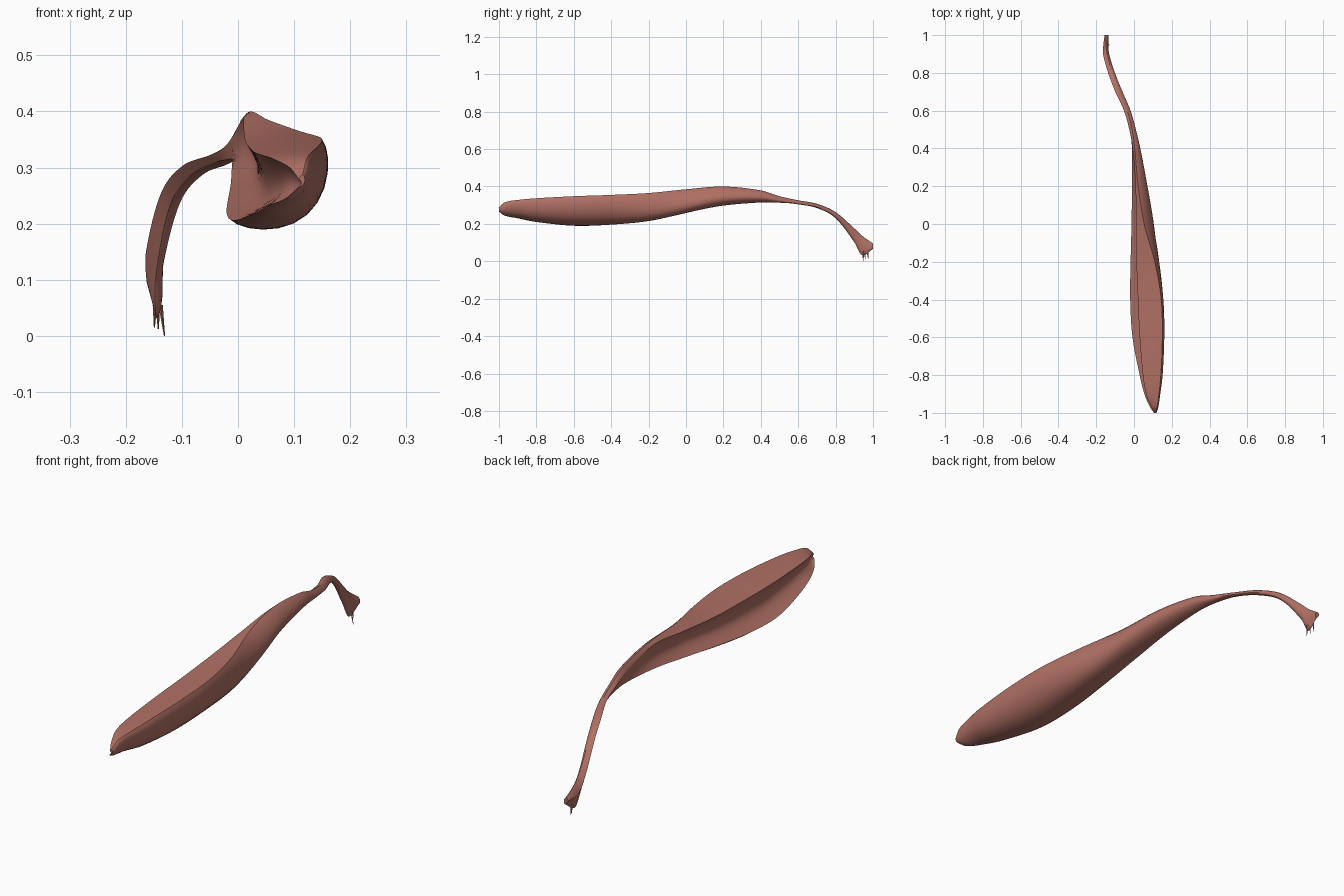
import bpy, bmesh, math
from mathutils import Vector

if "Cube" in bpy.data.objects:
    bpy.data.objects.remove(bpy.data.objects["Cube"])

# One muscle colour
mat = bpy.data.materials.new("muscle red")
mat.diffuse_color = (0.44, 0.165, 0.13, 1)
mat.use_nodes = True
mat.node_tree.nodes["Principled BSDF"].inputs["Base Color"].default_value = mat.diffuse_color

# Stations: y, lower rim x z, upper rim x z, outer bulge, inner crest x z
KEYS = [
    (-1.00, .107, .265, .115, .288, .008, .108, .280),
    (-0.97, .085, .245, .122, .315, .022, .092, .300),
    (-0.90, .055, .233, .132, .328, .038, .064, .315),
    (-0.80, .030, .218, .142, .337, .058, .047, .321),
    (-0.60, -.008, .206, .150, .348, .080, .030, .327),
    (-0.40, -.020, .218, .144, .355, .089, .021, .335),
    (-0.20, -.018, .242, .110, .365, .098, .013, .347),
    (0.00, -.013, .270, .054, .385, .092, .010, .368),
    (0.20, -.011, .300, .022, .400, .068, .008, .388),
    (0.40, -.011, .315, .004, .379, .038, -.007, .360),
    (0.50, -.020, .314, -.010, .348, .026, -.025, .336),
    (0.60, -.044, .308, -.036, .326, .024, -.053, .321),
    (0.70, -.086, .286, -.079, .308, .023, -.099, .303),
    (0.80, -.122, .230, -.115, .263, .018, -.137, .255),
    (0.90, -.147, .102, -.142, .176, .013, -.164, .150),
    (0.94, -.146, .033, -.147, .138, .012, -.163, .098),
    (1.00, -.140, .066, -.148, .095, .009, -.156, .083),
]
STEPS, N = 8, 12


def spline(a, b, c, d, t):
    """Non-uniform cubic through b and c, using y as the parameter."""
    h = c[0] - b[0]
    out = [b[0] + h * t]
    for i in range(1, 8):
        m0 = (c[i] - a[i]) / (c[0] - a[0])
        m1 = (d[i] - b[i]) / (d[0] - b[0])
        out.append((2*t**3 - 3*t*t + 1) * b[i] + (t**3 - 2*t*t + t) * h * m0
                   + (3*t*t - 2*t**3) * c[i] + (t**3 - t*t) * h * m1)
    return out


def arc(p, q, depth, power):
    """Points from p up to q, pushed to the right of the direction of travel."""
    d = (q - p).normalized()
    n = Vector((d.z, 0, -d.x))
    pts = []
    for i in range(N):
        t = (1 - math.cos(math.pi * i / N)) / 2
        pts.append(p.lerp(q, t) + n * depth * math.sin(math.pi * t) ** power)
    return pts


def section(k):
    """Outer bulge, gently domed top face, then the groove along the left."""
    y, lx, lz, ux, uz, bulge, bx, bz = k
    lo, up, crest = Vector((lx, y, lz)), Vector((ux, y, uz)), Vector((bx, y, bz))
    fade = min(1, max(0, (0.4 - y) / 0.4))
    groove = 0.36 * fade * (crest - lo).length
    wall = arc(lo, crest, groove, 1)
    return (arc(lo, up, bulge, .6) + arc(up, crest, .03 * (crest - up).length, 1)
            + [crest] + wall[:0:-1])


def finish(name, bm):
    bmesh.ops.recalc_face_normals(bm, faces=bm.faces)
    me = bpy.data.meshes.new(name)
    bm.to_mesh(me)
    bm.free()
    me.materials.append(mat)
    ob = bpy.data.objects.new(name, me)
    bpy.context.collection.objects.link(ob)
    bpy.ops.object.select_all(action='DESELECT')
    ob.select_set(True)
    bpy.context.view_layer.objects.active = ob
    bpy.ops.object.shade_smooth_by_angle(angle=math.radians(40))


def loft(name, rows):
    bm = bmesh.new()
    rings = [[bm.verts.new(p) for p in r] for r in rows]
    for a, b in zip(rings, rings[1:]):
        for i in range(len(a)):
            j = (i + 1) % len(a)
            bm.faces.new((a[i], a[j], b[j], b[i]))
    bm.faces.new(rings[0])
    bm.faces.new(rings[-1])
    finish(name, bm)


# Belly and tendon in one continuous loft
rows = []
for i in range(len(KEYS) - 1):
    a, b, c = KEYS[max(i - 1, 0)], KEYS[i], KEYS[i + 1]
    d = KEYS[min(i + 2, len(KEYS) - 1)]
    rows += [section(spline(a, b, c, d, s / STEPS)) for s in range(STEPS)]
rows.append(section(KEYS[-1]))
loft("muscle_belly_and_tendon", rows)

# Frayed fibres at the tendon end
for y, x, tip_x, tip_z in [(.945, -.138, -.131, 0), (.955, -.143, -.142, .012),
                           (.97, -.148, -.149, .015)]:
    ring = [(math.cos(a * math.pi / 2), math.sin(a * math.pi / 2)) for a in range(4)]
    loft("tendon_fibre", [
        [Vector((x + .004 * c, y + .006 * s, .055)) for c, s in ring],
        [Vector((tip_x + .001 * c, y + .004 + .001 * s, tip_z)) for c, s in ring]])
